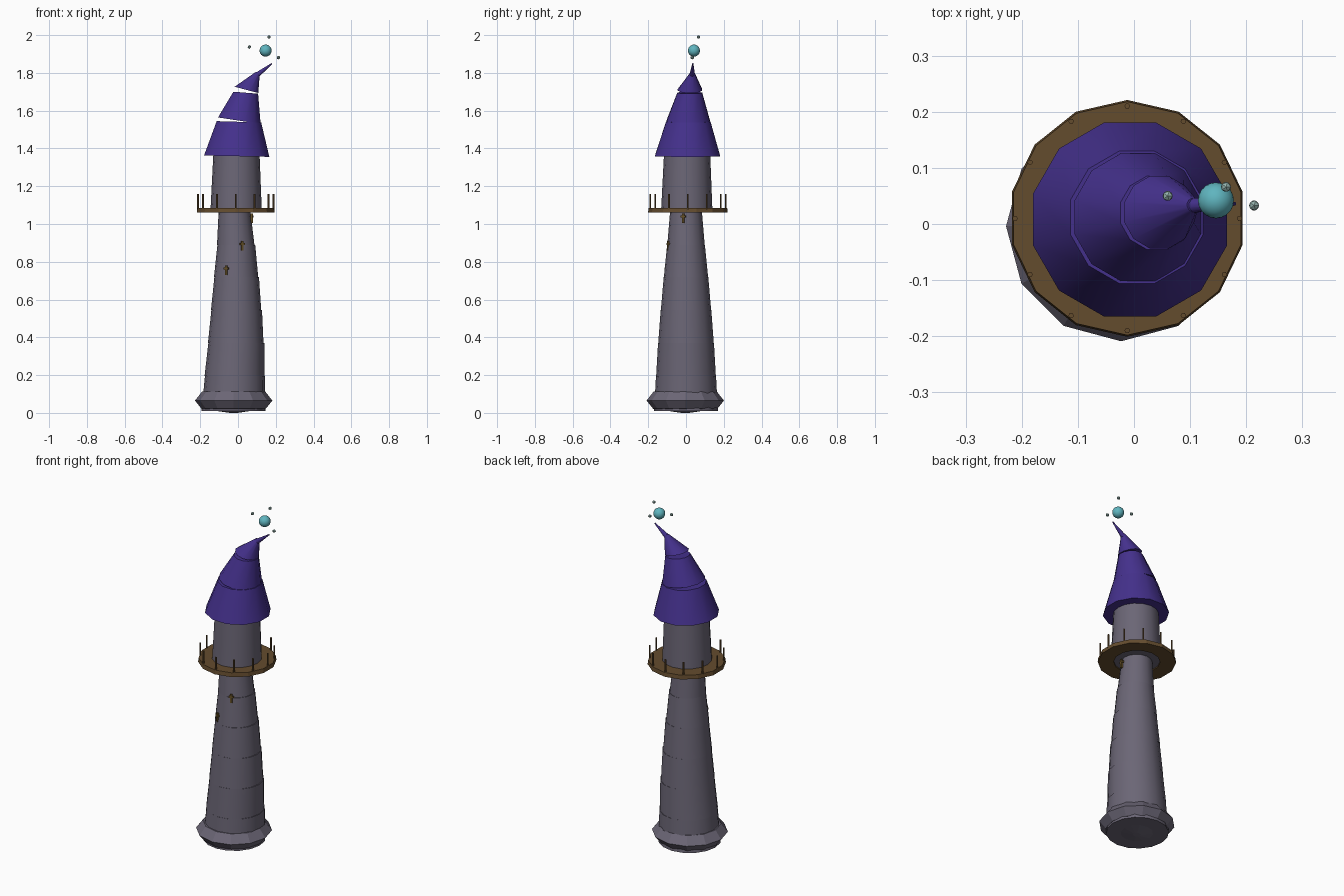
import bpy, bmesh, math
from mathutils import Matrix, Vector

cube = bpy.data.objects.get("Cube")
if cube:
    bpy.data.objects.remove(cube)


def material(name, r, g, b):
    m = bpy.data.materials.new(name)
    m.use_nodes = True
    m.diffuse_color = (r, g, b, 1)
    m.node_tree.nodes["Principled BSDF"].inputs["Base Color"].default_value = (r, g, b, 1)
    return m


STONE = material("grey stone", 0.147, 0.133, 0.18)
ROOF = material("purple roof", 0.058, 0.03, 0.262)
WOOD = material("brown wood", 0.127, 0.072, 0.027)
FRAME = material("ochre window frame", 0.13, 0.08, 0.02)
ORB = material("teal glow", 0.115, 0.46, 0.52)
SPARK = material("pale teal spark", 0.30, 0.45, 0.42)


def finish(name, bm, mat, smooth=None):
    bmesh.ops.recalc_face_normals(bm, faces=bm.faces)
    mesh = bpy.data.meshes.new(name)
    bm.to_mesh(mesh)
    bm.free()
    mesh.materials.append(mat)
    ob = bpy.data.objects.new(name, mesh)
    bpy.context.collection.objects.link(ob)
    if smooth:
        bpy.ops.object.select_all(action="DESELECT")
        ob.select_set(True)
        bpy.context.view_layer.objects.active = ob
        bpy.ops.object.shade_smooth_by_angle(angle=math.radians(smooth))
    return ob


def loft(name, rings, sides, mat, smooth=None, turn=0.0, closed=False):
    """Join rings given as (x, y, z, radius, tilt about y)."""
    bm = bmesh.new()
    loops = []
    for x, y, z, r, tilt in rings:
        spin = Matrix.Rotation(tilt, 3, "Y")
        loop = []
        for k in range(sides):
            a = math.tau * (k + turn) / sides
            p = spin @ Vector((r * math.cos(a), r * math.sin(a), 0))
            loop.append(bm.verts.new(p + Vector((x, y, z))))
        loops.append(loop)
    pairs = list(zip(loops, loops[1:]))
    if closed:
        pairs.append((loops[-1], loops[0]))
    else:
        bm.faces.new(loops[0])
        bm.faces.new(loops[-1])
    for lo, hi in pairs:
        for k in range(sides):
            n = (k + 1) % sides
            bm.faces.new((lo[k], lo[n], hi[n], hi[k]))
    return finish(name, bm, mat, smooth)


def box(name, loc, size, angle, mat):
    bm = bmesh.new()
    bmesh.ops.create_cube(bm, size=1, matrix=Matrix.Translation(loc)
                          @ Matrix.Rotation(angle, 4, "Z") @ Matrix.Diagonal((*size, 1)))
    return finish(name, bm, mat)


# Tapering shaft of slightly stepped stone courses: (x centre, z, radius)
shaft = [(-0.022, 0.01, 0.17), (-0.017, 0.195, 0.159), (-0.01, 0.37, 0.148),
         (-0.008, 0.545, 0.134), (-0.008, 0.72, 0.118), (-0.01, 0.89, 0.1),
         (-0.02, 1.08, 0.083)]
for i, (lo, hi) in enumerate(zip(shaft, shaft[1:])):
    loft(f"shaft_course_{i + 1}",
         [(lo[0] - 0.002, 0, lo[1], lo[2] - 0.001, 0), (hi[0] + 0.001, 0, hi[1], hi[2], 0)],
         16, STONE, 40)

# Flared foot with a shallow underside
loft("foot", [(-0.023, -0.004, z, r, 0) for r, z in
              ((0.02, 0.0), (0.17, 0.022), (0.205, 0.065), (0.168, 0.112))], 12, STONE)

# Upper room
loft("upper_room", [(-0.01, 0.004, 1.068, 0.136, 0), (-0.008, 0.006, 1.4, 0.121, 0)],
     16, STONE, 40)

# Balcony ring and its posts
loft("balcony", [(-0.012, 0.01, z, r, 0) for r, z in
                 ((0.125, 1.062), (0.211, 1.06), (0.208, 1.084), (0.125, 1.084))],
     14, WOOD, turn=0.5, closed=True)
for k in range(12):
    a = math.tau * k / 12
    x, y = -0.012 + 0.2 * math.cos(a), 0.01 + 0.2 * math.sin(a)
    loft(f"balcony_post_{k + 1}", [(x, y, z, 0.005, 0) for z in (1.075, 1.158)], 6, WOOD)

# Crooked roof of stacked, leaning cones
roof = [
    ((-0.007, 0.008, 1.359, 0.179, 0.02), (0.005, 0.012, 1.541, 0.122, 0.03)),
    ((0.007, 0.012, 1.547, 0.118, 0.15), (0.041, 0.02, 1.695, 0.068, 0.08)),
    ((0.045, 0.021, 1.71, 0.067, 0.26), (0.105, 0.034, 1.8, 0.012, 0.5)),
    ((0.1, 0.033, 1.788, 0.015, 0.9), (0.18, 0.036, 1.85, 0.003, 0.9)),
]
for i, rings in enumerate(roof):
    loft(f"roof_tier_{i + 1}", rings, 12, ROOF, 40, turn=0.5)

# Small window crosses winding round the shaft: (degrees, z, wall radius)
for i, (deg, z, r) in enumerate(((-116, 0.755, 0.114), (-70, 0.885, 0.1), (-10, 1.03, 0.087))):
    a = math.radians(deg)
    x, y = -0.012 + r * math.cos(a), r * math.sin(a)
    box(f"window_bar_{i + 1}", (x, y, z), (0.012, 0.012, 0.05), a, FRAME)
    box(f"window_crossbar_{i + 1}", (x, y, z + 0.01), (0.012, 0.026, 0.01), a, FRAME)

# Floating orb and sparks above the tip
for name, loc, r, level, mat in (
        ("orb", (0.146, 0.042, 1.918), 0.032, 3, ORB),
        ("spark_left", (0.06, 0.05, 1.937), 0.01, 1, SPARK),
        ("spark_top", (0.164, 0.066, 1.99), 0.01, 1, SPARK),
        ("spark_right", (0.214, 0.033, 1.881), 0.01, 1, SPARK)):
    bm = bmesh.new()
    bmesh.ops.create_icosphere(bm, subdivisions=level, radius=r, matrix=Matrix.Translation(loc))
    finish(name, bm, mat, 60 if name == "orb" else None)
